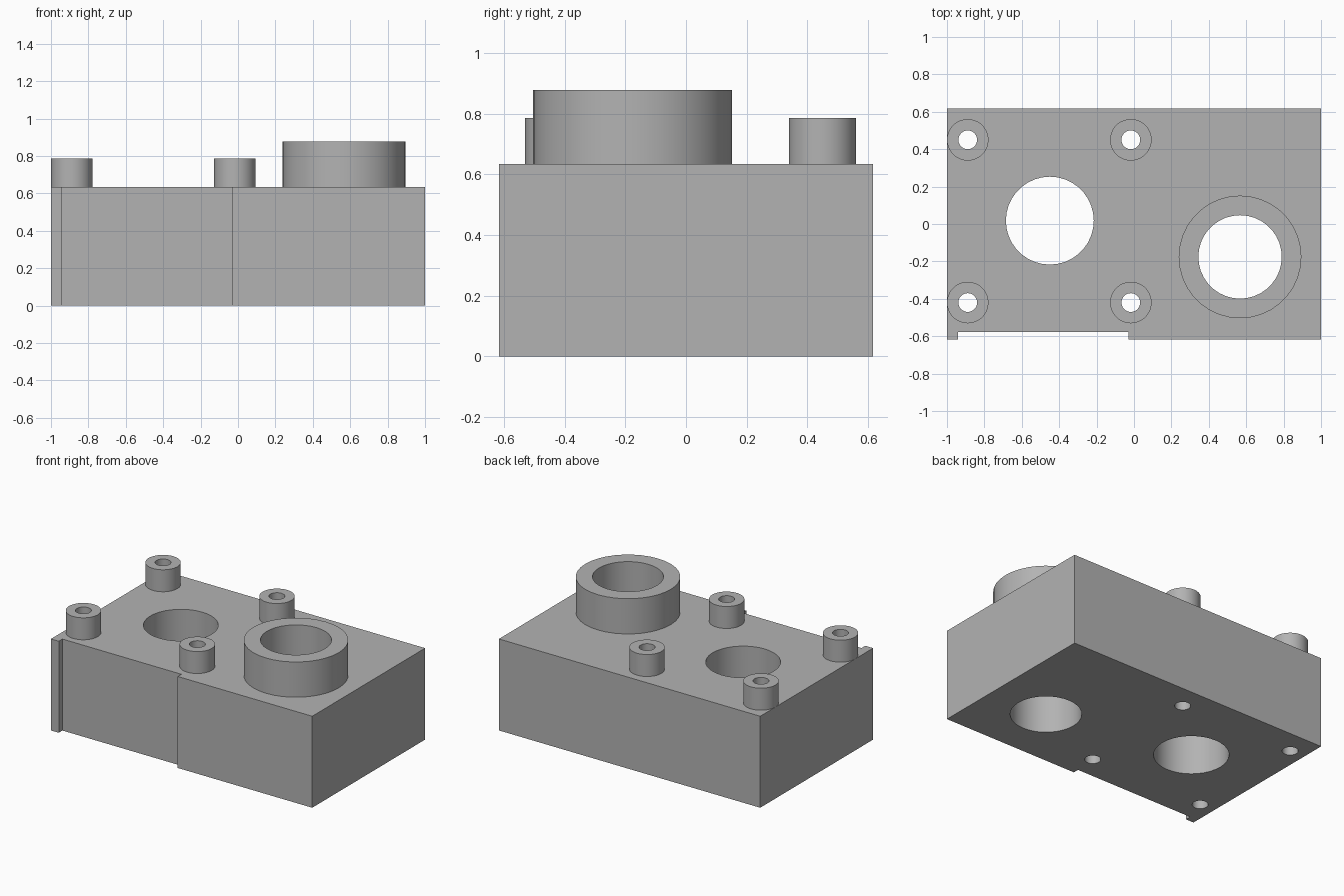
import bpy
import bmesh
from math import cos, sin, tau, radians

cube = bpy.data.objects.get("Cube")
if cube:
    bpy.data.objects.remove(cube, do_unlink=True)

SEGMENTS = 36
BODY_TOP = 0.633
POST_TOP = 0.785
BOSS_TOP = 0.877
HALF_DEPTH = 0.617

# One grey material for the whole casting
grey = bpy.data.materials.new("machined_grey")
grey.use_nodes = True
colour = (0.45, 0.45, 0.45, 1)
grey.diffuse_color = colour
grey.node_tree.nodes["Principled BSDF"].inputs["Base Color"].default_value = colour


def add_object(name, bm):
    bmesh.ops.recalc_face_normals(bm, faces=bm.faces)
    mesh = bpy.data.meshes.new(name)
    bm.to_mesh(mesh)
    bm.free()
    mesh.materials.append(grey)
    obj = bpy.data.objects.new(name, mesh)
    bpy.context.collection.objects.link(obj)
    return obj


def circle(centre, radius):
    return [(centre[0] + radius * cos(tau * i / SEGMENTS),
             centre[1] + radius * sin(tau * i / SEGMENTS)) for i in range(SEGMENTS)]


def add_prism(name, outline, z0, z1):
    bm = bmesh.new()
    base = bm.faces.new([bm.verts.new((x, y, z0)) for x, y in outline])
    top = bmesh.ops.extrude_face_region(bm, geom=[base], use_keep_orig=True)["geom"]
    moved = [v for v in top if isinstance(v, bmesh.types.BMVert)]
    bmesh.ops.translate(bm, verts=moved, vec=(0, 0, z1 - z0))
    return add_object(name, bm)


def add_collar(name, centre, outer, inner, top):
    """Open-bottomed ring standing on the body."""
    bm = bmesh.new()
    profile = [(outer, BODY_TOP), (outer, top), (inner, top), (inner, BODY_TOP)]
    rings = [[bm.verts.new((x, y, z)) for x, y in circle(centre, r)] for r, z in profile]
    for a, b in zip(rings, rings[1:]):
        for i in range(SEGMENTS):
            j = (i + 1) % SEGMENTS
            bm.faces.new((a[i], a[j], b[j], b[i]))
    return add_object(name, bm)


# Block with a shallow recess along the front
outline = [(-1, HALF_DEPTH), (-1, -HALF_DEPTH), (-0.94, -HALF_DEPTH), (-0.94, -0.577),
           (-0.03, -0.577), (-0.03, -HALF_DEPTH), (1, -HALF_DEPTH), (1, HALF_DEPTH)]
body = add_prism("body", outline, 0, BODY_TOP)
parts = [body]

# Raised boss, four posts and the plain bore
boss_centre = (0.567, -0.176)
bores = [((-0.45, 0.018), 0.235), (boss_centre, 0.223)]
parts.append(add_collar("boss", boss_centre, 0.328, 0.223, BOSS_TOP))
for side, x in (("right", -0.889), ("left", -0.017)):
    for end, y in (("front", -0.42), ("back", 0.45)):
        parts.append(add_collar(f"post_{end}_{side}", (x, y), 0.111, 0.05, POST_TOP))
        bores.append(((x, y), 0.05))

# Drill every bore right through the block
for centre, radius in bores:
    cutter = add_prism("bore_cutter", circle(centre, radius), -0.1, 1)
    cutter.hide_render = True
    drill = body.modifiers.new("bore", "BOOLEAN")
    drill.operation = "DIFFERENCE"
    drill.solver = "EXACT"
    drill.object = cutter
    bpy.context.view_layer.objects.active = body
    bpy.ops.object.modifier_apply(modifier=drill.name)
    bpy.data.objects.remove(cutter, do_unlink=True)

# Smooth round walls, crisp edges
bpy.ops.object.select_all(action="DESELECT")
for part in parts:
    part.select_set(True)
bpy.ops.object.shade_smooth_by_angle(angle=radians(30))
